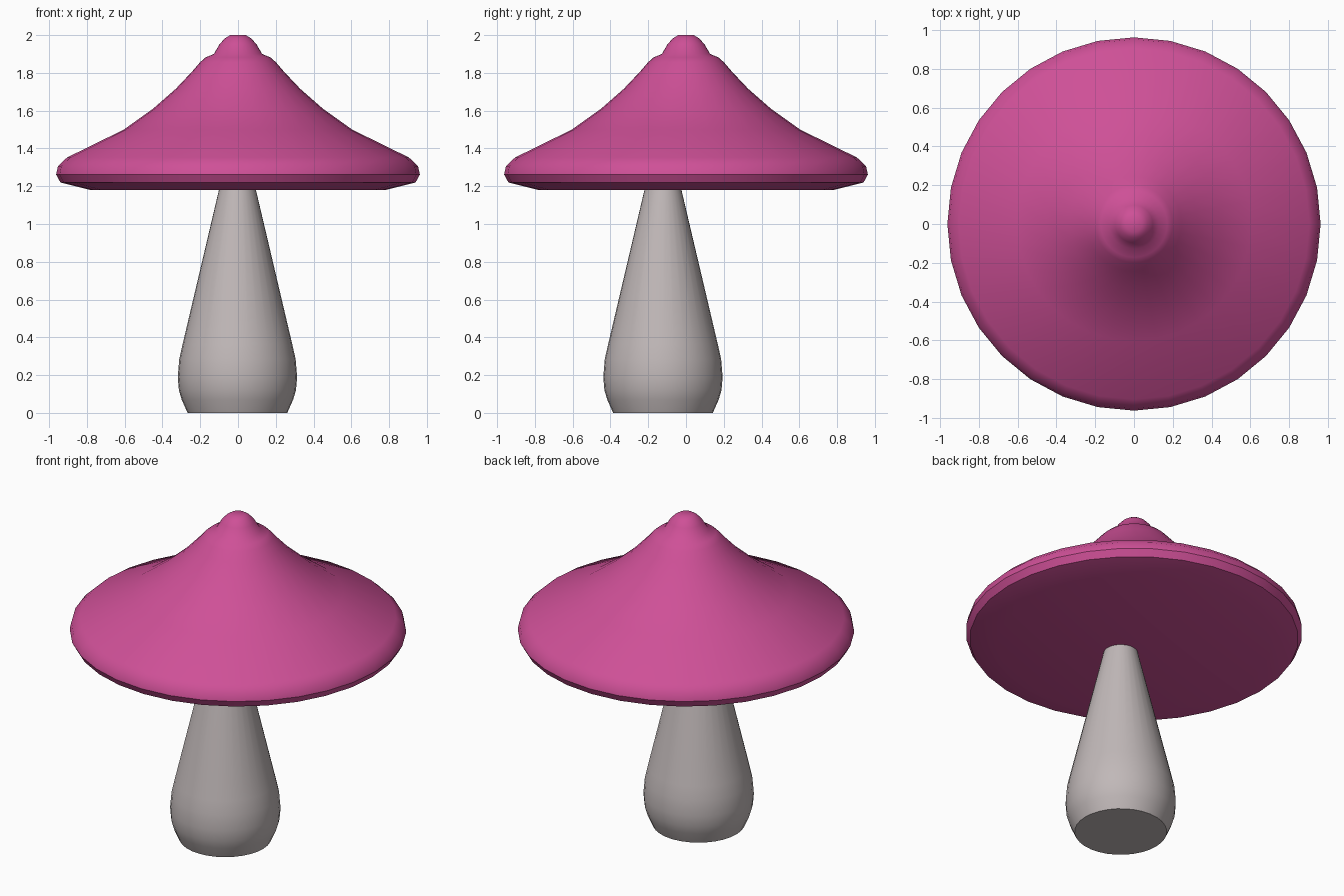
import bpy
import math

if "Cube" in bpy.data.objects:
    bpy.data.objects.remove(bpy.data.objects["Cube"], do_unlink=True)


def make_material(name, rgb):
    mat = bpy.data.materials.new(name)
    mat.use_nodes = True
    mat.diffuse_color = (*rgb, 1)
    bsdf = mat.node_tree.nodes["Principled BSDF"]
    bsdf.inputs["Base Color"].default_value = (*rgb, 1)
    bsdf.inputs["Roughness"].default_value = 0.8
    return mat


def lathe(name, profile, material, center=(0, 0), segments=32):
    """Revolve (radius, height) points about z and close both ends."""
    verts, faces = [], []
    for radius, z in profile:
        for i in range(segments):
            a = math.tau * i / segments
            verts.append((radius * math.cos(a), radius * math.sin(a), z))
    for ring in range(len(profile) - 1):
        low = ring * segments
        for i in range(segments):
            j = (i + 1) % segments
            faces.append((low + i, low + j, low + segments + j, low + segments + i))
    last = (len(profile) - 1) * segments
    faces.append(tuple(reversed(range(segments))))
    faces.append(tuple(range(last, last + segments)))
    mesh = bpy.data.meshes.new(name)
    mesh.from_pydata(verts, [], faces)
    mesh.materials.append(material)
    obj = bpy.data.objects.new(name, mesh)
    obj.location = (*center, 0)
    bpy.context.collection.objects.link(obj)
    bpy.ops.object.select_all(action="DESELECT")
    obj.select_set(True)
    bpy.context.view_layer.objects.active = obj
    bpy.ops.object.shade_smooth_by_angle(angle=math.radians(40))
    return obj


pink = make_material("cap pink", (0.62, 0.08, 0.31))
grey = make_material("stem warm grey", (0.53, 0.48, 0.48))

# Stem: bulging foot tapering to a narrow neck, set forward of the cap centre
stem_profile = [(0.264, 0), (0.295, 0.07), (0.31, 0.12), (0.316, 0.19),
                (0.308, 0.285), (0.29, 0.365), (0.098, 1.18), (0.093, 1.2)]
lathe("stem", stem_profile, grey, center=(-0.003, -0.122))

# Cap: flat underside, rounded rim, concave slope and a knob on top
cap_profile = [(0.78, 1.18), (0.94, 1.22), (0.963, 1.262), (0.953, 1.307),
               (0.905, 1.352), (0.604, 1.5), (0.45, 1.61), (0.33, 1.715),
               (0.245, 1.805), (0.2, 1.857), (0.172, 1.882), (0.128, 1.9),
               (0.097, 1.953), (0.07, 1.982), (0.042, 2.0)]
lathe("cap", cap_profile, pink)
